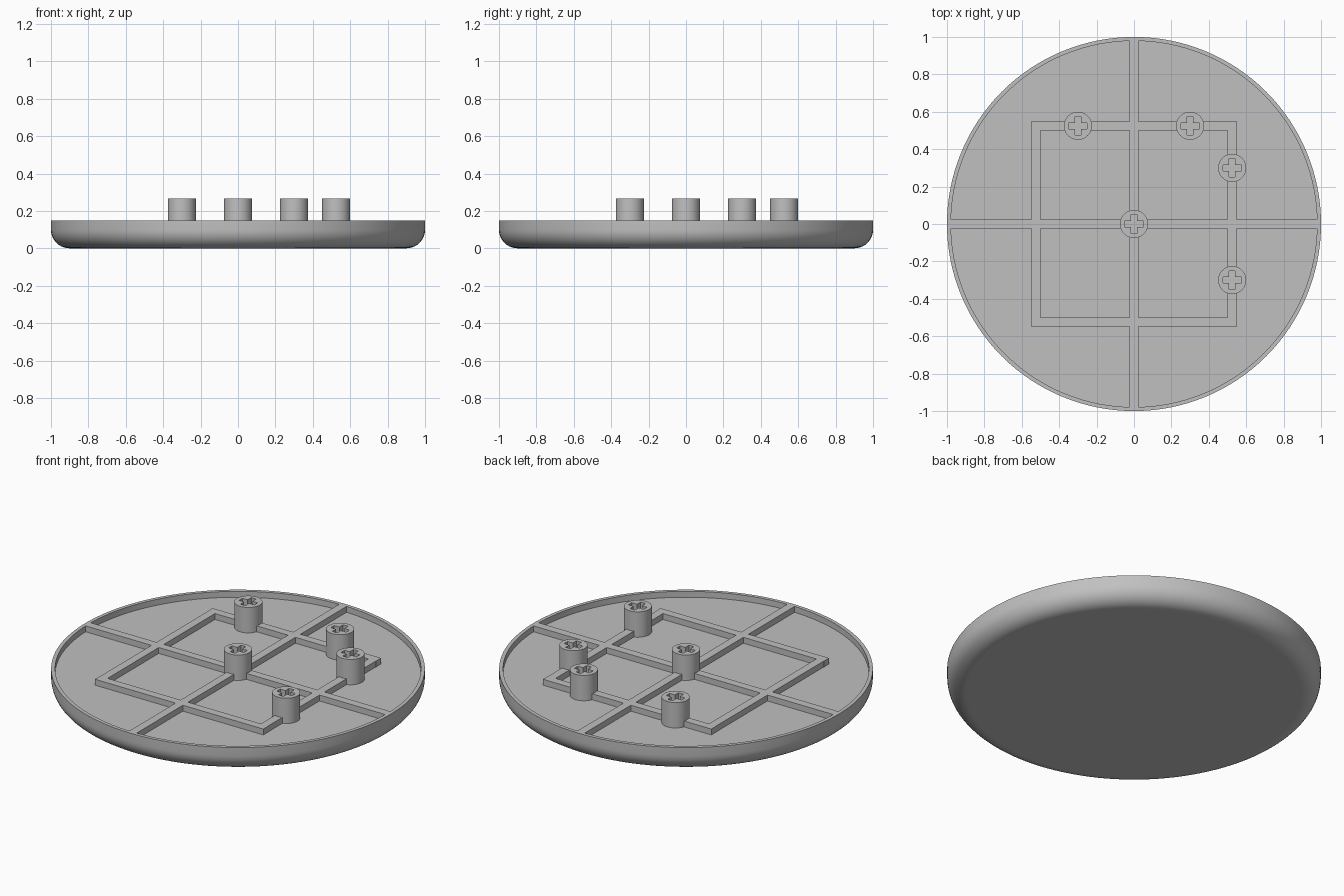
import bpy
import bmesh
import math
from mathutils import Matrix

if "Cube" in bpy.data.objects:
    bpy.data.objects.remove(bpy.data.objects["Cube"], do_unlink=True)

RIM_Z, FLOOR_Z, POST_Z = 0.15, 0.115, 0.265
FILLET = 0.1
RIB = 0.048

grey = bpy.data.materials.new("plain_grey")
grey.use_nodes = True
colour = (0.53, 0.53, 0.53, 1)
grey.diffuse_color = colour
grey.node_tree.nodes["Principled BSDF"].inputs["Base Color"].default_value = colour


def finish(bm, name):
    bmesh.ops.recalc_face_normals(bm, faces=bm.faces)
    mesh = bpy.data.meshes.new(name)
    bm.to_mesh(mesh)
    bm.free()
    mesh.materials.append(grey)
    obj = bpy.data.objects.new(name, mesh)
    bpy.context.collection.objects.link(obj)
    return obj


def lathe(name, profile, steps):
    bm = bmesh.new()
    verts = [bm.verts.new((r, 0, z)) for r, z in profile]
    edges = [bm.edges.new(pair) for pair in zip(verts, verts[1:])]
    bmesh.ops.spin(bm, geom=verts + edges, cent=(0, 0, 0), axis=(0, 0, 1),
                   angle=math.tau, steps=steps)
    bmesh.ops.remove_doubles(bm, verts=bm.verts, dist=1e-5)
    return finish(bm, name)


def box(name, x, y, z0, z1, wide, deep):
    bm = bmesh.new()
    place = Matrix.Translation((x, y, (z0 + z1) / 2)) @ Matrix.Diagonal((wide, deep, z1 - z0, 1))
    bmesh.ops.create_cube(bm, size=1, matrix=place)
    return finish(bm, name)


def activate(obj):
    bpy.ops.object.select_all(action="DESELECT")
    obj.select_set(True)
    bpy.context.view_layer.objects.active = obj


def combine(obj, other, operation):
    activate(obj)
    mod = obj.modifiers.new("combine", "BOOLEAN")
    mod.operation, mod.object, mod.solver = operation, other, "EXACT"
    bpy.ops.object.modifier_apply(modifier=mod.name)
    bpy.data.objects.remove(other, do_unlink=True)


def smooth(obj):
    activate(obj)
    bpy.ops.object.shade_smooth_by_angle(angle=math.radians(30))


# Shallow round dish with a rounded lower edge and a thin rim
arc = [(1 - FILLET + FILLET * math.sin(a), FILLET - FILLET * math.cos(a))
       for a in (math.pi / 2 * i / 10 for i in range(11))]
dish = lathe("dish", [(0, 0), (0.895, 0)] + arc
             + [(1, RIM_Z), (0.979, RIM_Z), (0.979, FLOOR_Z), (0, FLOOR_Z)], 128)

# Ribs flush with the rim: a full cross and a square frame
ribs = [(0, 0, 1.97, RIB), (0, 0, RIB, 1.97)]
for side in (-1, 1):
    ribs += [(0, side * 0.525, 1.1, RIB), (side * 0.525, 0, RIB, 1.06)]
for x, y, wide, deep in ribs:
    combine(dish, box("rib", x, y, 0.08, RIM_Z, wide, deep), "UNION")
smooth(dish)

# Round posts, each with a cross recess in its top
for i, (x, y) in enumerate([(0, 0), (-0.3, 0.525), (0.3, 0.525), (0.525, 0.3), (0.525, -0.3)]):
    post = lathe(f"post_{i + 1}", [(0, 0.09), (0.075, 0.09), (0.075, POST_Z), (0, POST_Z)], 48)
    for wide, deep in ((0.1, 0.032), (0.032, 0.1)):
        combine(post, box("recess", 0, 0, POST_Z - 0.05, POST_Z + 0.05, wide, deep), "DIFFERENCE")
    post.location = (x, y, 0)
    smooth(post)
